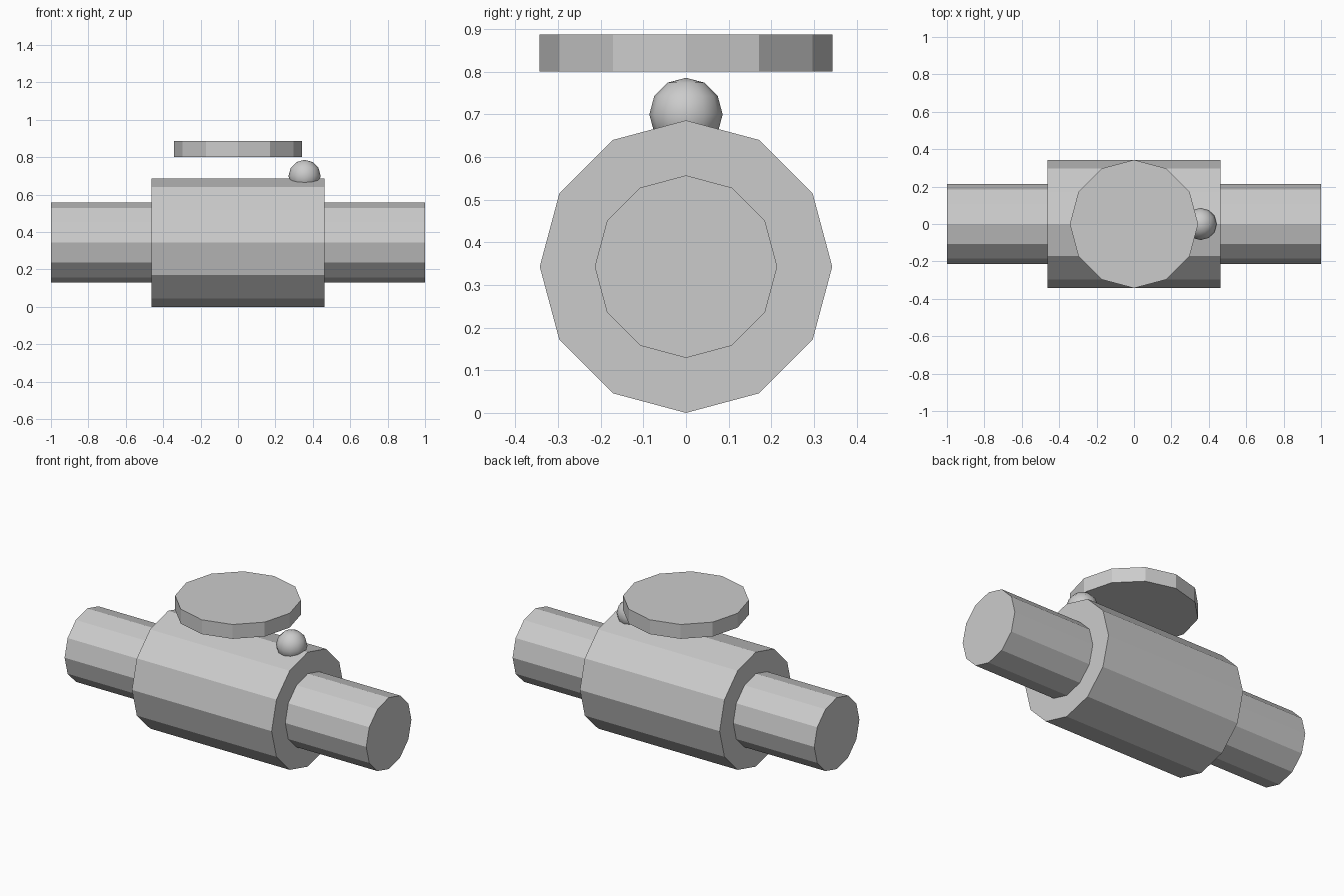
import bpy
import math

default = bpy.data.objects.get("Cube")
if default:
    bpy.data.objects.remove(default, do_unlink=True)

GREY = (0.6, 0.6, 0.6, 1.0)
grey = bpy.data.materials.new("plain grey")
grey.use_nodes = True
grey.diffuse_color = GREY
grey.node_tree.nodes["Principled BSDF"].inputs["Base Color"].default_value = GREY

SIDES = 12
BODY_R = 0.343


def finish(name):
    obj = bpy.context.object
    obj.name = name
    obj.data.name = name
    obj.data.materials.clear()
    obj.data.materials.append(grey)
    return obj


def cylinder(name, radius, length, location, along_x=False):
    turn = math.pi / 2 if along_x else 0
    bpy.ops.mesh.primitive_cylinder_add(vertices=SIDES, radius=radius, depth=length,
                                        location=location, rotation=(0, turn, 0))
    return finish(name)


# Thick central barrel, resting on the ground
cylinder("barrel", BODY_R, 0.926, (0, 0, BODY_R), along_x=True)

# Thinner pipe running through the barrel
cylinder("pipe", 0.214, 2.0, (0, 0, BODY_R), along_x=True)

# Flat round disc floating above the barrel
cylinder("top_disc", BODY_R, 0.086, (0, 0, 0.844))

# Smooth knob sunk into the top of the barrel
bpy.ops.mesh.primitive_uv_sphere_add(segments=SIDES, ring_count=SIDES // 2,
                                     radius=0.086, location=(0.356, 0, 0.7))
finish("knob")
bpy.ops.object.shade_smooth()
